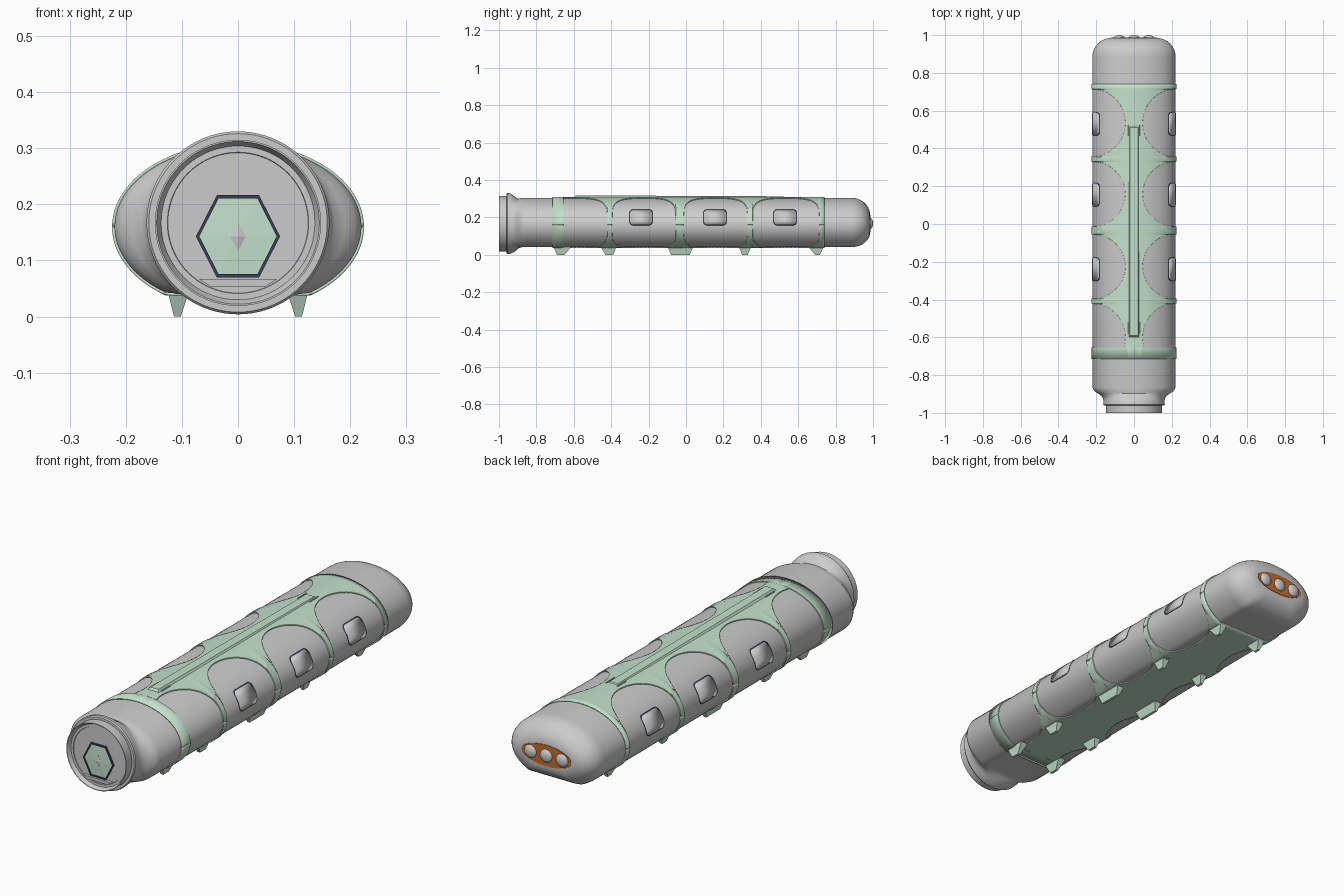
import bpy, bmesh
from math import sin, cos, pi, sqrt, acos

if "Cube" in bpy.data.objects:
    bpy.data.objects.remove(bpy.data.objects["Cube"])

A, B, ZC, ZB = 0.22, 0.145, 0.16, 0.042   # body half width, half height, centre, flat bottom


def material(name, rgb):
    m = bpy.data.materials.new(name)
    m.diffuse_color = (*rgb, 1)
    m.use_nodes = True
    m.node_tree.nodes["Principled BSDF"].inputs["Base Color"].default_value = m.diffuse_color
    return m


GREEN = material("pale_green", (0.55, 0.75, 0.60))
ORANGE = material("orange", (0.55, 0.16, 0.03))
NAVY = material("dark_navy", (0.04, 0.05, 0.09))


def finish(bm, name, mat=None, solid=0, smooth=True):
    bmesh.ops.recalc_face_normals(bm, faces=bm.faces)
    me = bpy.data.meshes.new(name)
    bm.to_mesh(me)
    bm.free()
    ob = bpy.data.objects.new(name, me)
    bpy.context.collection.objects.link(ob)
    if mat:
        me.materials.append(mat)
    if solid:
        mod = ob.modifiers.new("thickness", 'SOLIDIFY')
        mod.thickness, mod.offset = solid, 0
    if smooth:
        bpy.ops.object.select_all(action='DESELECT')
        ob.select_set(True)
        bpy.context.view_layer.objects.active = ob
        bpy.ops.object.shade_smooth_by_angle(angle=0.52)
    return ob


def skin(name, rows, mat=None, closed=True, solid=0, smooth=True):
    """Skin a list of equal-length point rows; closed rows are capped."""
    bm = bmesh.new()
    vs = [[bm.verts.new(p) for p in r] for r in rows]
    n = len(rows[0])
    for r, s in zip(vs, vs[1:]):
        for i in range(n if closed else n - 1):
            j = (i + 1) % n
            bm.faces.new((r[i], r[j], s[j], s[i]))
    if closed:
        bm.faces.new(vs[0])
        bm.faces.new(vs[-1])
    return finish(bm, name, mat, solid, smooth)


def point(t, y, a=A, b=B, zc=ZC, zmin=ZB):
    return (a * cos(t), y, max(zc + b * sin(t), zmin))


def ring(y, a=A, b=B, zc=ZC, zmin=-1.0, n=80):
    return [point(2 * pi * i / n, y, a, b, zc, zmin) for i in range(n)]


# Body: flared round nose with a bored front, oval barrel, rounded tail
rows = [ring(-0.98, r, r, 0.167) for r in (0.01, 0.125)]
rows += [ring(y, r, r, 0.167) for y, r in
         ((-0.983, 0.126), (-0.983, 0.137), (-1.0, 0.145), (-1.0, 0.148),
          (-0.96, 0.148), (-0.96, 0.159), (-0.955, 0.163), (-0.94, 0.162))]
rows += [ring(y, a, b, z) for y, a, b, z in
         ((-0.925, 0.163, 0.153, 0.166), (-0.91, 0.172, 0.144, 0.164))]
rows += [ring(-0.898, 0.19, 0.139, 0.162, 0.032), ring(-0.885, 0.209, 0.142, 0.161, 0.04),
         ring(-0.865, zmin=ZB)]
for k in range(11):
    t = k / 10 * pi / 2
    d = 0.1 * (1 - cos(t))
    rows.append(ring(0.885 + 0.1 * sin(t), A - d, B - d, ZC + 0.05 * d, ZB + d * 0.8))
skin("body", rows)

# Green shell: scalloped top and bottom panels joined by bands round the sides
PADS = ((-0.6, 0.18), (-0.225, 0.172), (0.158, 0.173), (0.535, 0.18))


def edge(y, depth):
    for yc, r in PADS:
        if abs(y - yc) < r and y > -0.6555:
            return A - depth * sqrt(1 - ((y - yc) / r) ** 2)
    return A


ys = [-0.715, -0.656, -0.655]
for yc, r in PADS:
    ys += [y for y in (yc - r * cos(pi * k / 28) for k in range(29)) if y > -0.654]
ys.append(0.74)
for name, depth, side in (("top_panel", 0.175, 1), ("bottom_panel", 0.13, -1)):
    rows = []
    for y in ys:
        a0 = acos(min(1, edge(y, depth) / A))
        rows.append([point(side * (a0 + (pi - 2 * a0) * k / 48), y, A + .002, B + .002,
                           ZC, ZB - .002) for k in range(49)])
    skin(name, rows, GREEN, closed=False, solid=0.005)


# Tapered blocks
def block(name, lo, hi, mat=None):
    """Frustum between two (x0, x1, y0, y1, z) rectangles."""
    def rect(x0, x1, y0, y1, z):
        return [(x0, y0, z), (x1, y0, z), (x1, y1, z), (x0, y1, z)]
    return skin(name, [rect(*lo), rect(*hi)], mat, smooth=False)


# Feet along both lower edges
FEET = ((-0.71, -0.61, -0.69, -0.65), (-0.46, -0.37, -0.43, -0.39), (-0.10, 0.04, -0.08, 0.02),
        (0.28, 0.35, 0.30, 0.33), (0.65, 0.74, 0.69, 0.715))
for i, (t0, t1, b0, b1) in enumerate(FEET):
    for s, side in ((1, "right"), (-1, "left")):
        block(f"foot_{side}_{i}", (s * 0.102, s * 0.114, b0, b1, 0),
              (s * 0.086, s * 0.126, t0, t1, 0.048), GREEN)

# Raised top ridge with side slots
ridge = block("top_ridge", (-0.036, 0.036, -0.61, 0.53, 0.295),
              (-0.02, 0.02, -0.59, 0.51, 0.318), GREEN)
for v in ridge.data.vertices:
    if v.co.y > 0 and v.co.z > 0.31:
        v.co.z = 0.313
for s in (-1, 1):
    for y in (-0.55, 0.495):
        block("ridge_slot", (s * 0.026, s * 0.034, y - 0.03, y + 0.03, 0.295),
              (s * 0.026, s * 0.03, y - 0.03, y + 0.03, 0.312), GREEN)


# Side windows: thin rounded plates following the body
def window(name, s, yc, h, w, off, mat):
    rows, c = [], 0.018
    for k in range(17):
        u = -cos(pi * k / 16)
        z = 0.2 + h * u
        over = max(0, abs(h * u) - (h - c))
        hw = w - c + sqrt(max(0, c * c - over * over))
        x = s * (A * sqrt(1 - ((z - ZC) / B) ** 2) + off)
        rows.append([(x, yc - hw, z), (x, yc + hw, z)])
    skin(name, rows, mat, closed=False, solid=0.002)


for s in (-1, 1):
    for yc in (-0.24, 0.155, 0.53):
        window("window_rim", s, yc, 0.042, 0.062, 0.0, NAVY)
        window("window_plate", s, yc, 0.039, 0.059, 0.001, None)


# Front socket: navy hexagon, green faceted face, central diamond, lower ledge
def polygon(n, y, rx, rz, zc=0.143):
    return [(rx * cos(2 * pi * i / n), y, zc + rz * sin(2 * pi * i / n)) for i in range(n)]


skin("hex_frame", [polygon(6, -0.978, .075, .085), polygon(6, -0.988, .075, .085),
                   polygon(6, -0.988, .069, .078), polygon(6, -0.982, .069, .078)],
     NAVY, smooth=False)
skin("hex_face", [polygon(6, -0.978, .069, .078), polygon(6, -0.984, .069, .078),
                  polygon(6, -0.987, .003, .003)], GREEN, smooth=False)
skin("diamond", [polygon(4, -0.982, .014, .026), polygon(4, -0.987, .014, .026),
                 polygon(4, -0.991, .001, .001)], smooth=False)
skin("front_ledge", [[(x, y, z) for x, z in ((-.07, .067), (.07, .067), (.05, .054), (-.05, .054))]
                     for y in (-0.975, -0.993)], smooth=False)

# Tail plate and three studs
skin("tail_plate", [ring(0.975, 0.125, 0.05, 0.167), ring(0.9865, 0.122, 0.047, 0.167)], ORANGE)
for x in (-0.078, 0, 0.078):
    rows = []
    for k in range(9):
        t = k / 8 * pi / 2 * 0.97
        rows.append([(x + 0.03 * cos(t) * cos(q), 0.984 + 0.016 * sin(t), 0.167 + 0.03 * cos(t) * sin(q))
                     for q in (2 * pi * i / 24 for i in range(24))])
    skin("tail_stud", rows)
